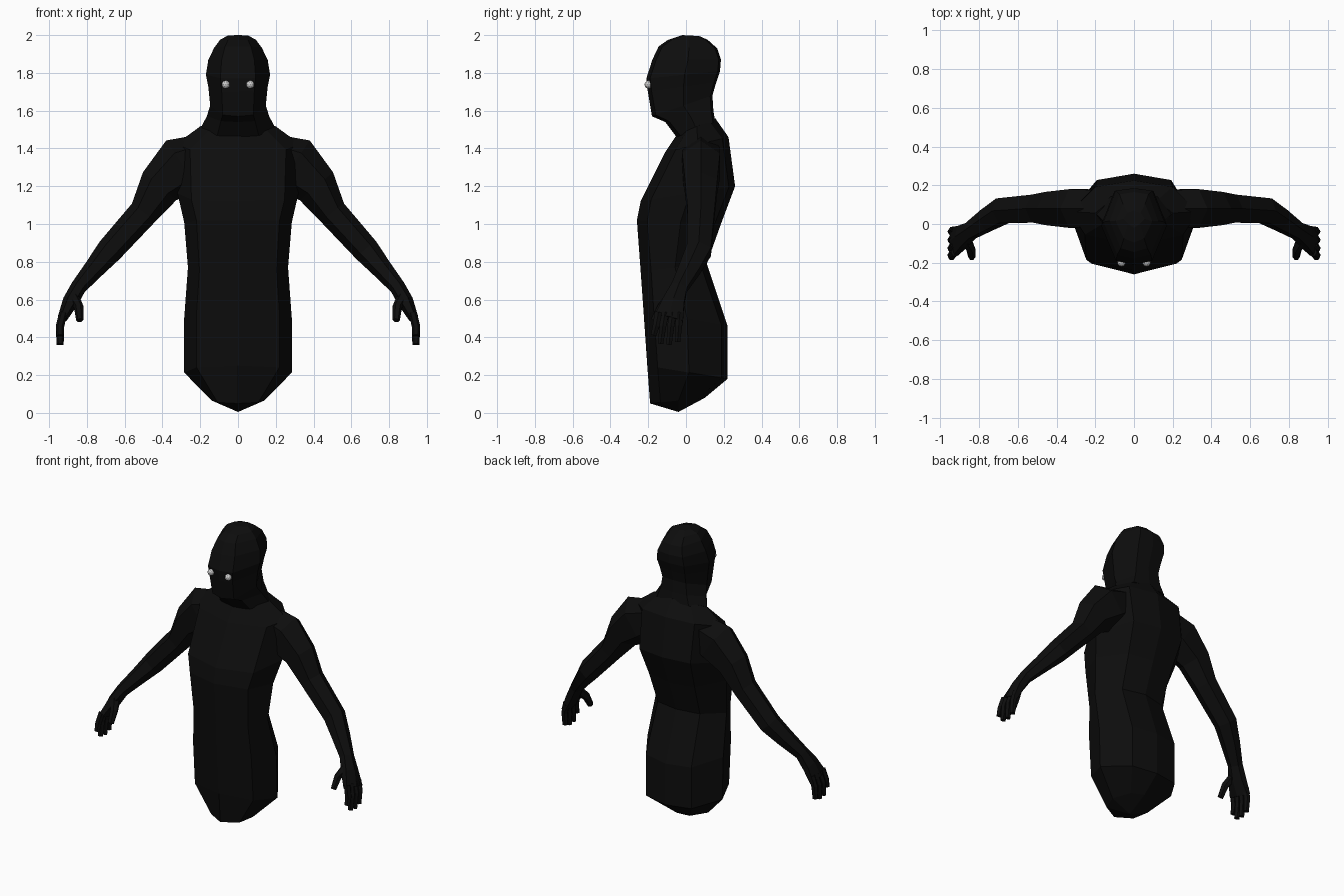
import bpy
import bmesh
import math
from mathutils import Vector

if "Cube" in bpy.data.objects:
    bpy.data.objects.remove(bpy.data.objects["Cube"])


def material(name, value):
    m = bpy.data.materials.new(name)
    m.diffuse_color = (value, value, value, 1)
    m.use_nodes = True
    m.node_tree.nodes["Principled BSDF"].inputs["Base Color"].default_value = m.diffuse_color
    return m


BLACK = material("soft black", 0.004)
WHITE = material("eye white", 0.6)


def loft(name, rings, start=None, end=None, mat=BLACK):
    """Skin a list of equal-length point rings, closing both ends."""
    bm = bmesh.new()
    vr = [[bm.verts.new(p) for p in r] for r in rings]
    n = len(vr[0])
    for a, b in zip(vr, vr[1:]):
        for i in range(n):
            j = (i + 1) % n
            bm.faces.new((a[i], a[j], b[j], b[i]))
    for ring, tip in ((vr[0], start), (vr[-1], end)):
        if tip is None:
            bm.faces.new(ring)
        else:
            c = bm.verts.new(tip)
            for i in range(n):
                bm.faces.new((ring[i], ring[(i + 1) % n], c))
    bmesh.ops.recalc_face_normals(bm, faces=bm.faces)
    me = bpy.data.meshes.new(name)
    bm.to_mesh(me)
    bm.free()
    me.materials.append(mat)
    ob = bpy.data.objects.new(name, me)
    bpy.context.collection.objects.link(ob)
    return ob


def body_ring(zf, zb, w, yf, yb, fx, inset):
    """Eight-sided section: ridge at front and back, corners between."""
    def z(y):
        return zf + (zb - zf) * (y - yf) / (yb - yf)
    ys = yf + (yb - yf) * 0.52
    half = [(fx * w, yf + inset), (w, ys), (0.6 * w, yb - inset * 0.6)]
    pts = [(0, yf)] + half + [(0, yb)] + [(-x, y) for x, y in reversed(half)]
    return [(x, y, z(y)) for x, y in pts]


def limb(name, path, side, sides=6):
    """Tube along a path of (x, y, z, half thickness, half depth)."""
    pts = [Vector(p[:3]) for p in path]
    rings = []
    for i, p in enumerate(pts):
        t = (pts[min(i + 1, len(pts) - 1)] - pts[max(i - 1, 0)]).normalized()
        u = Vector((0, 1, 0))
        u = (u - t * u.dot(t)).normalized()
        v = t.cross(u)
        ring = []
        for k in range(sides):
            a = 2 * math.pi * k / sides
            q = p + v * math.cos(a) * path[i][3] + u * math.sin(a) * path[i][4] * 1.1
            ring.append((q.x * side, q.y, q.z))
        rings.append(ring)
    return loft(name, rings)


# Torso: front z, back z, half width, front y, back y
torso = [
    (0.05, 0.08, 0.14, -0.19, 0.10),
    (0.25, 0.18, 0.285, -0.205, 0.22),
    (0.54, 0.46, 0.285, -0.225, 0.22),
    (0.75, 0.79, 0.265, -0.24, 0.11),
    (1.02, 1.0, 0.285, -0.26, 0.185),
    (1.12, 1.2, 0.32, -0.24, 0.26),
    (1.38, 1.46, 0.33, -0.11, 0.225),
    (1.47, 1.56, 0.2, -0.05, 0.155),
]
loft("torso", [body_ring(*r, 0.77, 0.055) for r in torso],
     (0, -0.04, 0.005), (0, 0.05, 1.52))

# Head and neck
head = [
    (1.46, 1.54, 0.2, -0.05, 0.155),
    (1.54, 1.6, 0.165, -0.11, 0.145),
    (1.57, 1.68, 0.147, -0.18, 0.14),
    (1.70, 1.75, 0.157, -0.202, 0.16),
    (1.77, 1.81, 0.17, -0.21, 0.18),
    (1.87, 1.87, 0.157, -0.178, 0.185),
    (1.94, 1.93, 0.125, -0.145, 0.165),
    (1.975, 1.975, 0.095, -0.095, 0.115),
    (2.0, 1.995, 0.055, -0.02, 0.07),
]
loft("head", [body_ring(*r, 0.55, 0.02) for r in head])

arm = [
    (0.18, 0.08, 1.36, 0.12, 0.10),
    (0.29, 0.08, 1.31, 0.16, 0.105),
    (0.415, 0.08, 1.20, 0.115, 0.09),
    (0.50, 0.08, 1.06, 0.078, 0.075),
    (0.68, 0.068, 0.86, 0.07, 0.068),
    (0.76, 0.02, 0.765, 0.055, 0.058),
    (0.845, -0.035, 0.665, 0.042, 0.045),
    (0.887, -0.065, 0.59, 0.042, 0.06),
    (0.93, -0.09, 0.50, 0.026, 0.08),
]
# Fingers: knuckle y, tip y, tip z
fingers = [(-0.145, -0.172, 0.41), (-0.11, -0.135, 0.365),
           (-0.07, -0.09, 0.36), (-0.032, -0.045, 0.375)]

for side, label in ((1, "left"), (-1, "right")):
    limb("arm_" + label, arm, side)
    for i, (y0, y1, z1) in enumerate(fingers):
        limb(f"finger_{label}_{i + 1}",
             [(0.925, y0, 0.53, 0.022, 0.021),
              (0.942, (y0 + y1) / 2, 0.46, 0.022, 0.019),
              (0.942, y1, z1, 0.019, 0.015)], side)
    limb("thumb_" + label,
         [(0.87, -0.075, 0.615, 0.03, 0.03),
          (0.843, -0.13, 0.56, 0.025, 0.024),
          (0.838, -0.17, 0.49, 0.019, 0.018)], side)

    # Eyes
    bm = bmesh.new()
    bmesh.ops.create_icosphere(bm, subdivisions=2, radius=0.022)
    me = bpy.data.meshes.new("eye_" + label)
    bm.to_mesh(me)
    bm.free()
    me.materials.append(WHITE)
    eye = bpy.data.objects.new("eye_" + label, me)
    eye.location = (side * 0.065, -0.198, 1.738)
    bpy.context.collection.objects.link(eye)
